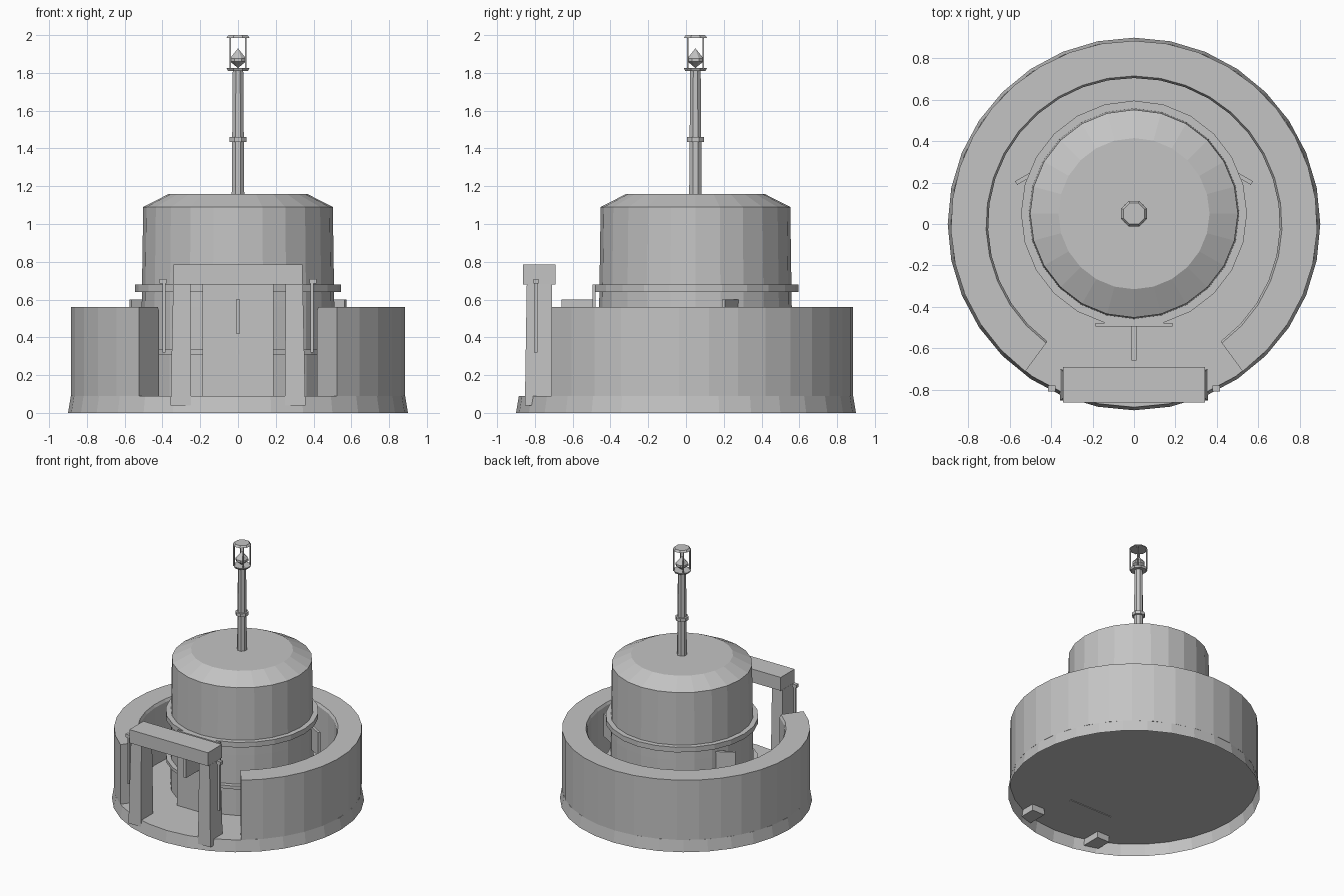
import bpy, bmesh, math
from mathutils import Matrix, Vector

if "Cube" in bpy.data.objects:
    bpy.data.objects.remove(bpy.data.objects["Cube"])

grey = bpy.data.materials.new("plain_grey")
grey.diffuse_color = (0.55, 0.55, 0.55, 1)
grey.use_nodes = True
grey.node_tree.nodes["Principled BSDF"].inputs["Base Color"].default_value = grey.diffuse_color
CY = 0.05  # centre of drum and mast along y


def finish(name, bm):
    bmesh.ops.remove_doubles(bm, verts=bm.verts, dist=1e-5)
    bmesh.ops.recalc_face_normals(bm, faces=bm.faces)
    me = bpy.data.meshes.new(name)
    bm.to_mesh(me)
    bm.free()
    me.materials.append(grey)
    ob = bpy.data.objects.new(name, me)
    bpy.context.collection.objects.link(ob)
    return ob


def lathe(name, profile, segs, y=0.0, start=0.0, sweep=360.0, closed=False):
    """Turn an (r, z) profile about the vertical axis; partial sweeps get end caps."""
    bm = bmesh.new()
    full = sweep >= 360
    rows = []
    for i in range(segs if full else segs + 1):
        a = math.radians(start + sweep * i / segs)
        rows.append([bm.verts.new((r * math.cos(a), y + r * math.sin(a), z)) for r, z in profile])
    n = len(profile)
    for i in range(segs):
        a, b = rows[i], rows[(i + 1) % len(rows)]
        for j in range(n if closed else n - 1):
            k = (j + 1) % n
            if profile[j][0] == 0:
                bm.faces.new((a[j], b[k], a[k]))
            elif profile[k][0] == 0:
                bm.faces.new((a[j], b[j], a[k]))
            else:
                bm.faces.new((a[j], b[j], b[k], a[k]))
    if closed and not full:
        bm.faces.new(rows[0])
        bm.faces.new(rows[-1])
    return finish(name, bm)


def box(name, lo, hi, top=None, matrix=None):
    """Box from corner to corner; top=(x0, x1, y0, y1) tapers the upper end."""
    bm = bmesh.new()
    bmesh.ops.create_cube(bm, size=1)
    for v in bm.verts:
        up = v.co.z > 0
        x0, x1, y0, y1 = top if (top and up) else (lo[0], hi[0], lo[1], hi[1])
        v.co = Vector((x1 if v.co.x > 0 else x0, y1 if v.co.y > 0 else y0, hi[2] if up else lo[2]))
    if matrix:
        bm.transform(matrix)
    return finish(name, bm)


# Base: open-bottomed sloped skirt with a flat floor
lathe("base_floor_skirt", [(0.90, 0.0), (0.885, 0.09), (0, 0.09)], 32, start=-90)

# Outer wall with a gap at the front and a small inner lip
GAP = 36.4
lathe("outer_wall", [(0.885, 0.09), (0.885, 0.56), (0.715, 0.56), (0.705, 0.54), (0.705, 0.09)],
      28, start=-90 + GAP, sweep=360 - 2 * GAP, closed=True)

# Drum body with chamfered roof
lathe("drum", [(0.512, 0.09), (0.51, 0.56), (0.502, 1.09), (0.365, 1.16), (0, 1.16)], 24, CY, -90)

# Hoops around the drum
for label, z0, z1 in (("upper", 0.64, 0.68), ("lower", 0.31, 0.335)):
    lathe(label + "_hoop", [(0.5, z0), (0.546, z0), (0.546, z1), (0.5, z1)], 24, CY, -90, closed=True)

# Door panel and three thin fins on the drum
box("door_panel", (-0.187, -0.495, 0.085), (0.187, -0.478, 0.68))
box("front_fin", (-0.011, -0.66, 0.42), (0.011, -0.48, 0.60))
for side in (-1, 1):
    m = Matrix.Translation((side * 0.5, 0.238, 0)) @ Matrix.Rotation(math.radians(-30 * side), 4, 'Z')
    box("side_fin", (-0.08, -0.01, 0.42), (0.08, 0.01, 0.60), matrix=m)

# Gateway: tapered posts, lintel and slim side rods
box("lintel", (-0.342, -0.863, 0.68), (0.342, -0.69, 0.785))
for side in (-1, 1):
    def span(a, b):
        return sorted((side * a, side * b))
    b0, b1 = span(0.248, 0.357)
    t0, t1 = span(0.252, 0.343)
    box("gate_post", (b0, -0.853, 0.04), (b1, -0.70, 0.68), top=(t0, t1, -0.843, -0.71))
    r0, r1 = span(0.385, 0.401)
    box("gate_rod", (r0, -0.805, 0.32), (r1, -0.787, 0.69))
    r0, r1 = span(0.378, 0.415)
    box("gate_rod_cap", (r0, -0.808, 0.685), (r1, -0.78, 0.71))

# Mast with collar
lathe("mast", [(0.036, 1.15), (0.03, 1.815)], 8, CY, 22.5)
lathe("mast_collar", [(0.02, 1.435), (0.048, 1.435), (0.048, 1.46), (0.02, 1.46)], 8, CY, 22.5, closed=True)

# Lantern: platform, posts, lamp and cap
lathe("lantern_platform", [(0, 1.81), (0.058, 1.81), (0.066, 1.825), (0, 1.825)], 8, CY, 22.5)
lathe("lantern_cap", [(0, 1.985), (0.067, 1.985), (0.055, 2.0), (0, 2.0)], 8, CY, 22.5)
lathe("lamp", [(0, 1.825), (0.025, 1.845), (0.046, 1.86), (0.046, 1.877), (0, 1.93)], 8, CY, 22.5)
for i in range(4):
    a = math.radians(45 + 90 * i)
    x, y = 0.066 * math.cos(a), CY + 0.066 * math.sin(a)
    x, y = x * 0.88, CY + (y - CY) * 0.88
    box("lantern_post", (x - 0.004, y - 0.004, 1.82), (x + 0.004, y + 0.004, 1.988))
